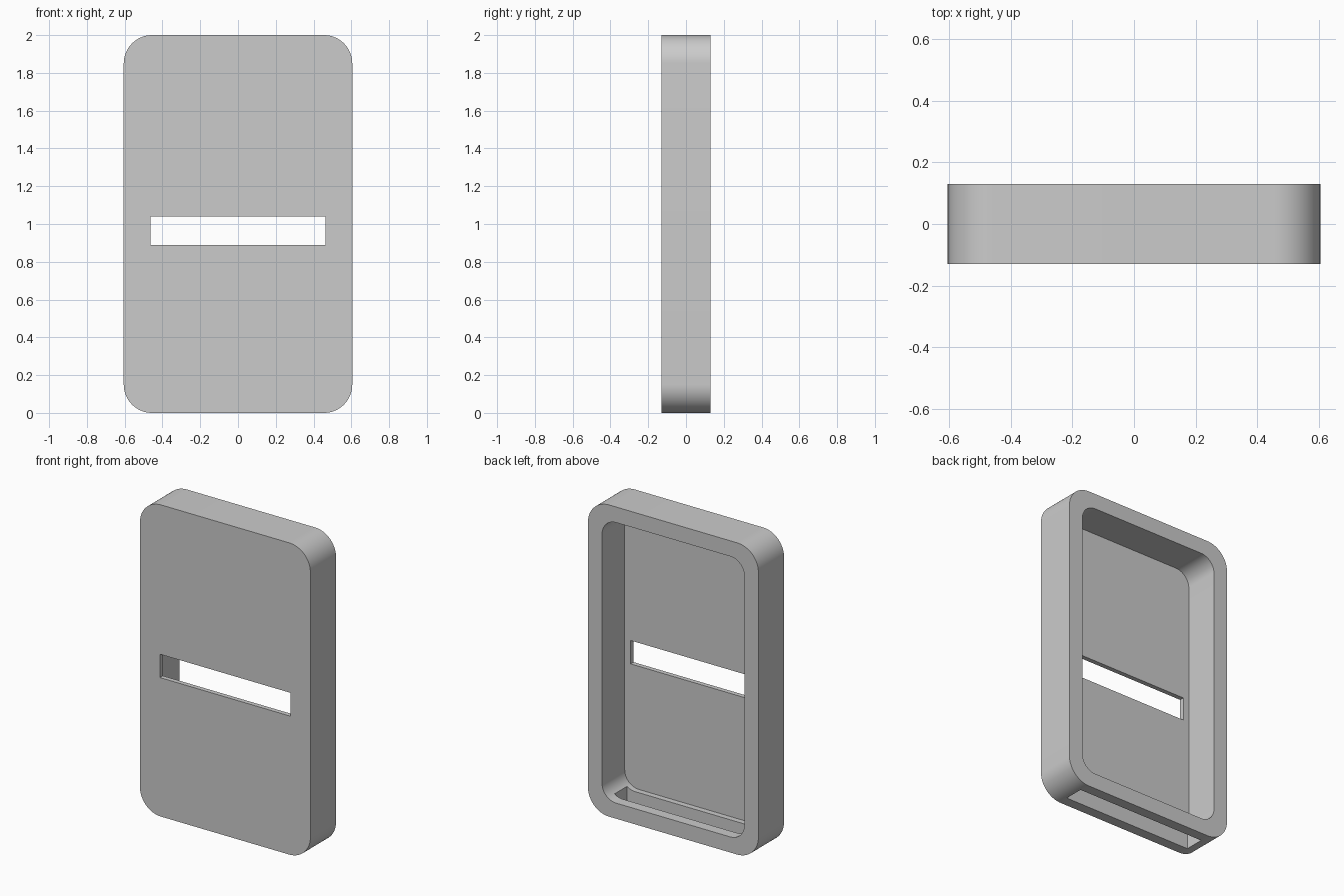
import bpy
import bmesh
from math import cos, sin, pi, radians
from mathutils import Vector

cube = bpy.data.objects.get("Cube")
if cube:
    bpy.data.objects.remove(cube, do_unlink=True)

WIDTH, HEIGHT, DEPTH = 1.21, 2.0, 0.26
WALL, PLATE = 0.1, 0.03
FRONT = -DEPTH / 2

grey = bpy.data.materials.new("light_grey")
grey.use_nodes = True
grey.diffuse_color = (0.6, 0.6, 0.6, 1)
grey.node_tree.nodes["Principled BSDF"].inputs["Base Color"].default_value = grey.diffuse_color


def rounded_slab(name, width, height, radius, y0, y1, steps=16):
    """Rounded rectangle in the XZ plane, centred at mid height, extruded along Y."""
    bm = bmesh.new()
    verts = []
    for i, (sx, sz) in enumerate([(1, 1), (-1, 1), (-1, -1), (1, -1)]):
        cx = sx * (width / 2 - radius)
        cz = HEIGHT / 2 + sz * (height / 2 - radius)
        for k in range(steps + 1):
            a = (i + k / steps) * pi / 2
            verts.append(bm.verts.new((cx + radius * cos(a), y0, cz + radius * sin(a))))
    face = bm.faces.new(verts)
    out = bmesh.ops.extrude_face_region(bm, geom=[face])
    moved = [v for v in out["geom"] if isinstance(v, bmesh.types.BMVert)]
    bmesh.ops.translate(bm, verts=moved, vec=(0, y1 - y0, 0))
    bmesh.ops.recalc_face_normals(bm, faces=bm.faces)
    return add_object(name, bm)


def box(name, low, high):
    bm = bmesh.new()
    bmesh.ops.create_cube(bm, size=1)
    low, high = Vector(low), Vector(high)
    bmesh.ops.scale(bm, verts=bm.verts, vec=high - low)
    bmesh.ops.translate(bm, verts=bm.verts, vec=(low + high) / 2)
    return add_object(name, bm)


def add_object(name, bm):
    mesh = bpy.data.meshes.new(name)
    bm.to_mesh(mesh)
    bm.free()
    mesh.materials.append(grey)
    obj = bpy.data.objects.new(name, mesh)
    bpy.context.collection.objects.link(obj)
    return obj


# Outer body
case = rounded_slab("case", WIDTH, HEIGHT, 0.15, FRONT, -FRONT)

# Open back, front slot and bottom slot
cutters = [
    rounded_slab("cavity_cutter", WIDTH - 2 * WALL, HEIGHT - 2 * WALL, 0.1,
                 FRONT + PLATE, DEPTH),
    box("front_slot_cutter", (-0.463, FRONT - 0.1, 0.89), (0.463, 0, 1.04)),
    box("bottom_slot_cutter", (-0.463, -0.063, -0.1), (0.463, 0.063, 0.3)),
]

bpy.ops.object.select_all(action='DESELECT')
bpy.context.view_layer.objects.active = case
case.select_set(True)
for cutter in cutters:
    mod = case.modifiers.new(cutter.name, 'BOOLEAN')
    mod.operation = 'DIFFERENCE'
    mod.solver = 'EXACT'
    mod.object = cutter
    bpy.ops.object.modifier_apply(modifier=mod.name)
    bpy.data.objects.remove(cutter, do_unlink=True)

# Smooth corners, sharp rims
bpy.ops.object.shade_smooth_by_angle(angle=radians(30))
